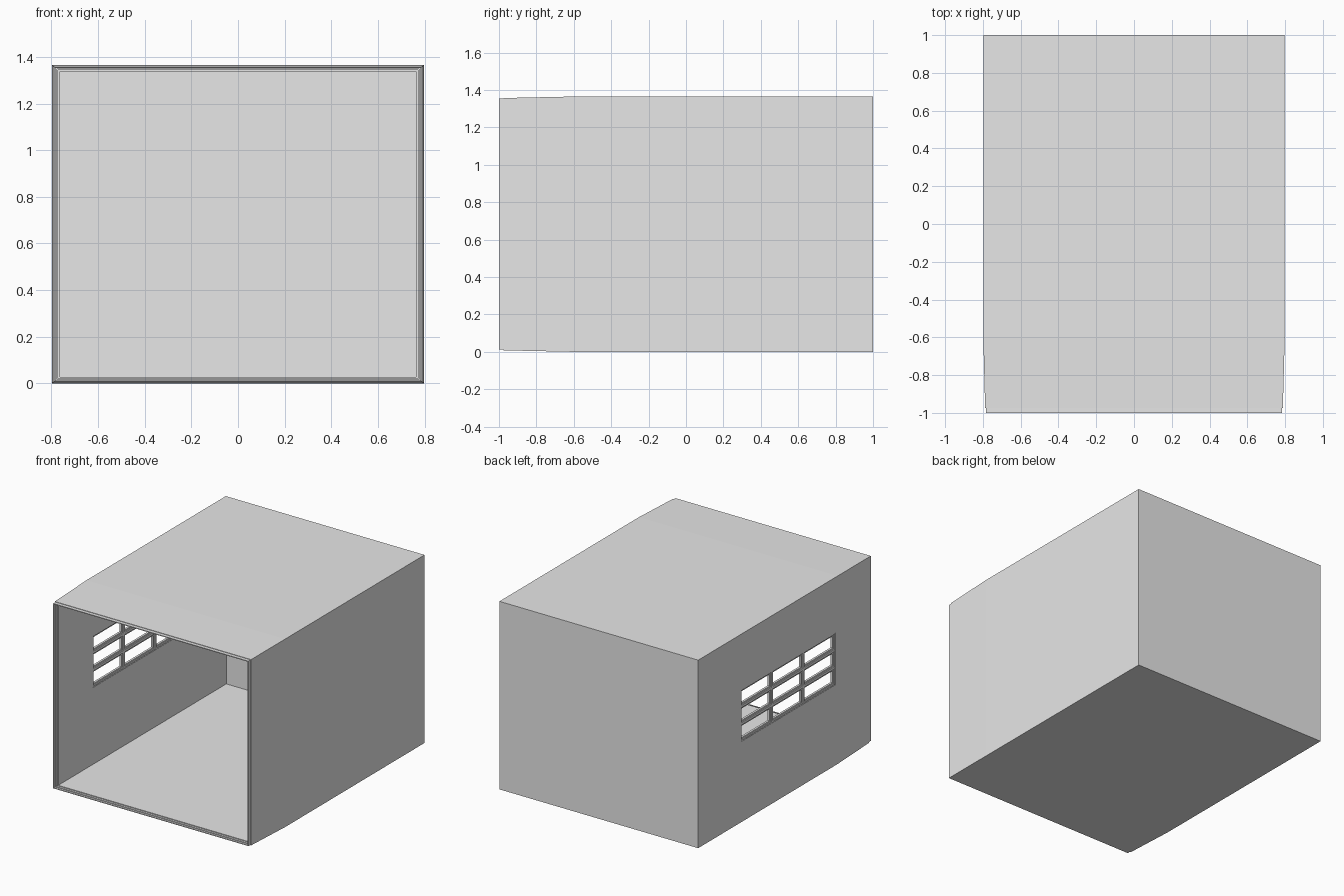
import bpy, bmesh
from mathutils import Vector

cube = bpy.data.objects.get("Cube")
if cube:
    bpy.data.objects.remove(cube, do_unlink=True)

grey = bpy.data.materials.new("light grey")
grey.use_nodes = True
COLOUR = (0.8, 0.8, 0.8, 1)
grey.diffuse_color = COLOUR
for node in grey.node_tree.nodes:
    if node.type == 'BSDF_PRINCIPLED':
        node.inputs["Base Color"].default_value = COLOUR

HALF_WIDTH, HEIGHT = 0.798, 1.365


def make_object(name, bm):
    bmesh.ops.recalc_face_normals(bm, faces=bm.faces)
    mesh = bpy.data.meshes.new(name)
    bm.to_mesh(mesh)
    bm.free()
    mesh.materials.append(grey)
    obj = bpy.data.objects.new(name, mesh)
    bpy.context.collection.objects.link(obj)
    return obj


def add_box(bm, low, high):
    low, high = Vector(low), Vector(high)
    verts = bmesh.ops.create_cube(bm, size=1)["verts"]
    for v in verts:
        v.co = (low + high) / 2 + v.co * (high - low)


# Hollow room: rectangular rings lofted from the back, around the stepped rim, to the inside
profile = [(0, 1), (0, -0.6), (0.01, -0.975), (0.014, -0.975), (0.014, -1),
           (0.021, -1), (0.021, -0.985), (0.027, -0.985), (0.027, -0.97),
           (0.034, -0.97), (0.034, 0.957)]
bm = bmesh.new()
rings = []
for inset, y in profile:
    x, low, high = HALF_WIDTH - inset, inset * 0.8, HEIGHT - inset * 0.8
    rings.append([bm.verts.new(p) for p in
                  ((-x, y, low), (x, y, low), (x, y, high), (-x, y, high))])
for a, b in zip(rings, rings[1:]):
    for i in range(4):
        j = (i + 1) % 4
        bm.faces.new((a[i], a[j], b[j], b[i]))
bm.faces.new(rings[0])
bm.faces.new(rings[-1])
room = make_object("room_shell", bm)

# Window opening in the right wall
Y0, Y1, Z0, Z1 = -0.575, 0.51, 0.585, 0.962
bm = bmesh.new()
add_box(bm, (-0.9, Y0, Z0), (-0.7, Y1, Z1))
cutter = make_object("window_cutter", bm)
cutter.hide_render = True
cut = room.modifiers.new("window opening", 'BOOLEAN')
cut.operation = 'DIFFERENCE'
cut.solver = 'EXACT'
cut.object = cutter
bpy.context.view_layer.objects.active = room
bpy.ops.object.modifier_apply(modifier=cut.name)
bpy.data.objects.remove(cutter, do_unlink=True)


# Window bars: a wide flat strip with a narrow raised ridge
def window_bars(name, half, outer, inner):
    bm = bmesh.new()
    for i in range(4):
        y = Y0 + (Y1 - Y0) * i / 3
        z = Z0 + (Z1 - Z0) * i / 3
        add_box(bm, (outer, max(y - half, Y0), Z0), (inner, min(y + half, Y1), Z1))
        add_box(bm, (outer, Y0, max(z - half, Z0)), (inner, Y1, min(z + half, Z1)))
    return make_object(name, bm)


window_bars("window_bars", 0.02, -0.789, -0.773)
window_bars("window_bar_ridges", 0.009, -0.796, -0.766)
